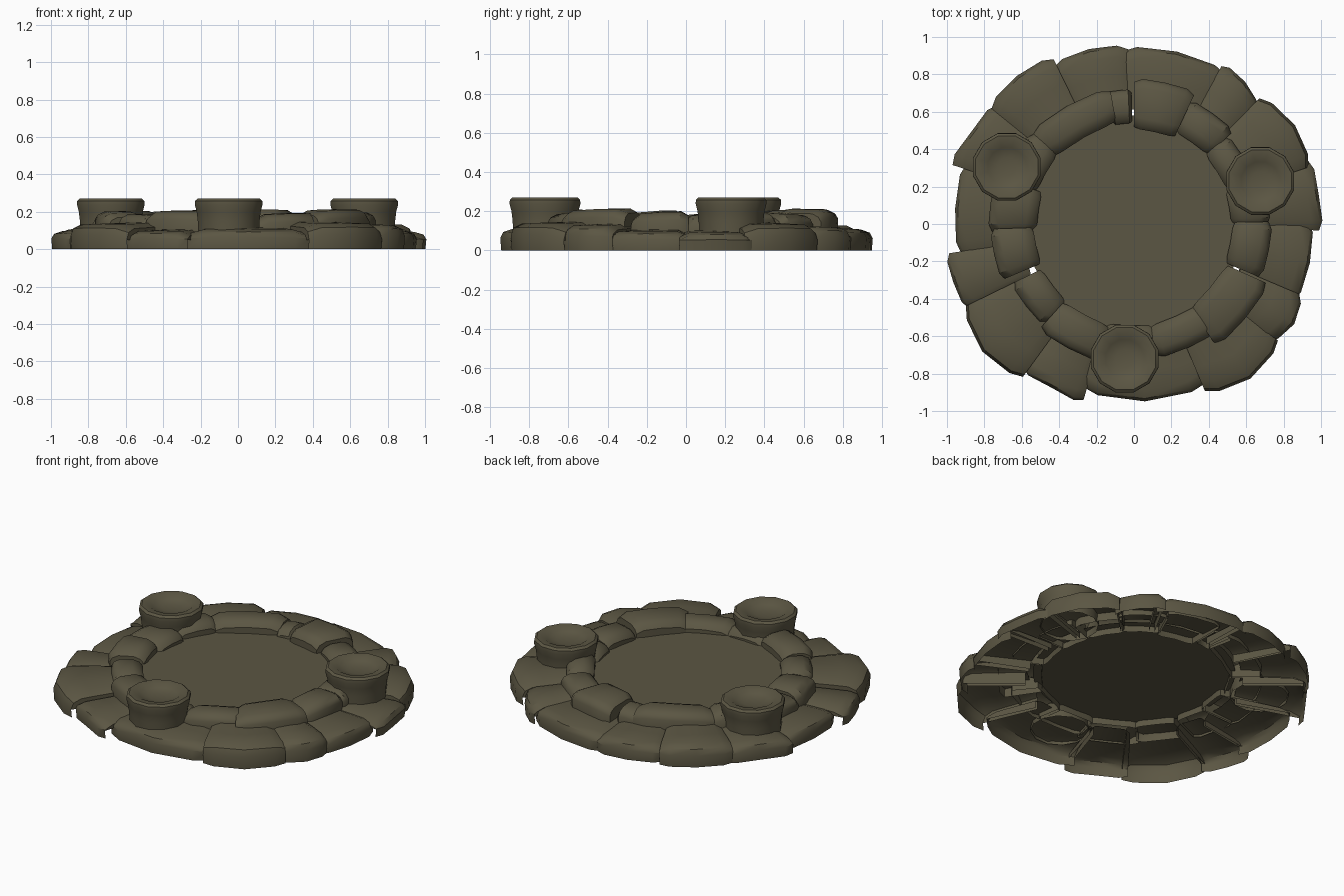
import bpy, bmesh, math, random

if "Cube" in bpy.data.objects:
    bpy.data.objects.remove(bpy.data.objects["Cube"])

random.seed(4)
stone_mat = bpy.data.materials.new("mossy_stone")
stone_mat.diffuse_color = (0.105, 0.093, 0.056, 1)
stone_mat.use_nodes = True
stone_mat.node_tree.nodes["Principled BSDF"].inputs["Base Color"].default_value = stone_mat.diffuse_color


def polar(r, deg, z):
    a = math.radians(deg)
    return (r * math.cos(a), r * math.sin(a), z)


def finish(name, bm, angle=35):
    """Turn a bmesh shell into an upward-facing, smooth-shaded object."""
    bmesh.ops.remove_doubles(bm, verts=bm.verts, dist=0.0005)
    bmesh.ops.recalc_face_normals(bm, faces=bm.faces)
    bm.normal_update()
    if sum(f.normal.z * f.calc_area() for f in bm.faces) < 0:
        bmesh.ops.reverse_faces(bm, faces=bm.faces)
    me = bpy.data.meshes.new(name)
    bm.to_mesh(me)
    bm.free()
    me.materials.append(stone_mat)
    ob = bpy.data.objects.new(name, me)
    bpy.context.collection.objects.link(ob)
    bpy.context.view_layer.objects.active = ob
    ob.select_set(True)
    bpy.ops.object.shade_smooth_by_angle(angle=math.radians(angle))
    ob.select_set(False)


def bridge(bm, rows, closed=False):
    for a, b in zip(rows, rows[1:]):
        n = len(a)
        for i in range(n if closed else n - 1):
            j = (i + 1) % n
            bm.faces.new((a[i], a[j], b[j], b[i]))


def stone(name, a0, a1, profile, floor_z):
    """Sweep a radial profile(u) from a0 to a1 with softened, dropped ends."""
    bm = bmesh.new()
    rows = []
    # (position, amount the end is lowered, inset, end wall flag)
    for u, drop, inset, wall in ((0, 0, .02, True), (0, .022, .02, False), (.14, 0, 0, False),
                                 (.5, -.003, 0, False), (.86, 0, 0, False),
                                 (1, .022, .02, False), (1, 0, .02, True)):
        prof = profile(u)
        mid = sum(p[0] for p in prof) / len(prof)
        row = []
        for r, z in prof:
            r -= inset if r > mid else -inset * 0.5
            z = min(z, floor_z) if wall else (z - drop if z > floor_z + drop else z)
            row.append(bm.verts.new(polar(r, a0 + (a1 - a0) * u, z)))
        rows.append(row)
    bridge(bm, rows)
    finish(name, bm)


# Outer ring: start angle, end angle, start / middle / end radius, height
OUTER = [
    (92, 117, .955, .966, .96, .11), (116, 141, 1.0, 1.01, 1.0, .13),
    (139, 162, .99, 1.0, 1.04, .11), (160, 190, .97, .96, .955, .10),
    (189, 207, 1.02, 1.015, 1.01, .10), (206, 234, 1.02, 1.06, 1.03, .135),
    (232, 254, .99, .98, 1.0, .10), (252, 295, .93, .95, .95, .11),
    (293, 321, .99, 1.035, 1.01, .14), (319, 337, .975, 1.01, .98, .13),
    (334, 361, .965, .963, .955, .10), (-2, 20, 1.01, 1.0, 1.01, .095),
    (18, 45, 1.0, 1.01, .97, .135), (43, 61, .92, .965, .985, .12),
    (58, 94, .955, .95, .945, .11)]
for i, (a0, a1, r0, rm, r1, h) in enumerate(OUTER):
    def prof(u, r0=r0, rm=rm, r1=r1, h=h):
        r = r0 + (rm - r0) * 2 * u if u < .5 else rm + (r1 - rm) * (2 * u - 1)
        return [(r - .005, 0), (r, h * .55), (r - .015, h * .82), (r - .06, h - .004),
                (r - .16, h), (.61, h + .008)]
    stone(f"outer_stone_{i + 1}", a0, a1, prof, .05)

# Inner ring: start angle, end angle, inner / outer radius, top height
INNER = [
    (100, 139, .55, .74, .205), (91, 102, .54, .72, .18), (65, 90, .51, .78, .21),
    (43, 66, .54, .73, .185), (20, 44, .53, .69, .20), (0, 20, .52, .73, .18),
    (337, 361, .53, .74, .195), (304, 336, .54, .79, .21), (279, 309, .55, .73, .19),
    (255, 281, .55, .72, .18), (228, 256, .56, .76, .205), (206, 229, .55, .73, .185),
    (182, 203, .54, .77, .20), (161, 183, .52, .78, .185), (138, 162, .55, .74, .20)]
for i, (a0, a1, ri, ro, zt) in enumerate(INNER):
    sag = 1 / math.cos(math.radians((a1 - a0) / 2))
    tilt = random.uniform(-.008, .008)

    def prof(u, ri=ri, ro=ro, zt=zt, sag=sag, tilt=tilt, half=math.radians((a1 - a0) / 2)):
        # straight inner edge, gently curved outer edge
        k = 1 / (sag * math.cos(half * (2 * u - 1)))
        a, b, z = ri * (1 + k) / 2, ro * (2 + k) / 3, zt + tilt * (2 * u - 1)
        return [(b, .09), (b, z - .045), (b - .015, z - .02), (b - .05, z - .003),
                (a + .06, z), (a + .02, z - .015), (a, z - .04), (a, .09)]
    stone(f"inner_stone_{i + 1}", a0, a1, prof, .09)

# Flat floor inside the rings
bm = bmesh.new()
bmesh.ops.create_circle(bm, cap_ends=True, segments=32, radius=.58)
for v in bm.verts:
    v.co.z = .13
finish("floor_disc", bm)

# Three short pedestals with dished tops and open bottoms
SIDES = 12
PEDESTAL = [(.168, .085), (.171, .15), (.177, .20), (.187, .237), (.186, .258),
            (.172, .27), (.13, .266), (.105, .25), (.05, .238)]
for i, (x, y) in enumerate(((-.68, .305), (.675, .23), (-.05, -.72))):
    bm = bmesh.new()
    rings = []
    for r, z in PEDESTAL:
        ring = []
        for s in range(SIDES):
            px, py, pz = polar(r, 360 * (s + .5) / SIDES, z)
            ring.append(bm.verts.new((px + x, py + y, pz)))
        rings.append(ring)
    bridge(bm, rings, closed=True)
    bm.faces.new(rings[-1])
    finish(f"pedestal_{i + 1}", bm, 40)
